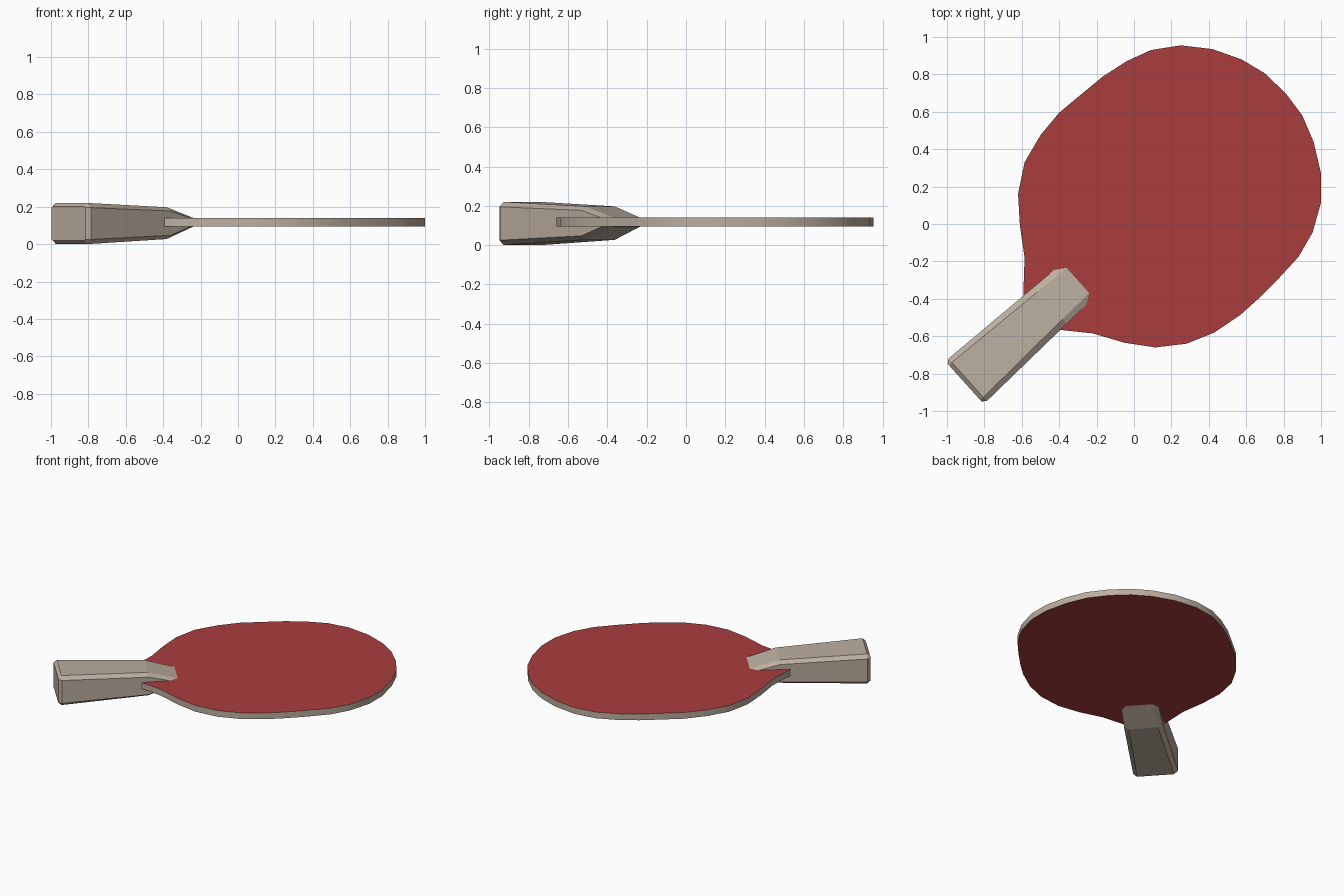
import bpy, bmesh, math
from mathutils import Vector

if "Cube" in bpy.data.objects:
    bpy.data.objects.remove(bpy.data.objects["Cube"])


def material(name, rgb):
    m = bpy.data.materials.new(name)
    m.diffuse_color = (*rgb, 1.0)
    m.use_nodes = True
    m.node_tree.nodes["Principled BSDF"].inputs["Base Color"].default_value = m.diffuse_color
    return m


wood = material("pale_wood", (0.50, 0.425, 0.35))
rubber = material("red_rubber", (0.40, 0.048, 0.048))


def finish(bm, name, mats):
    bmesh.ops.recalc_face_normals(bm, faces=bm.faces[:])
    mesh = bpy.data.meshes.new(name)
    bm.to_mesh(mesh)
    bm.free()
    ob = bpy.data.objects.new(name, mesh)
    bpy.context.collection.objects.link(ob)
    for m in mats:
        mesh.materials.append(m)
    return ob


# Blade: extruded outline, wooden rim with red rubber on both faces
OUTLINE = [
    (0.25, 0.955), (0.42, 0.935), (0.575, 0.88), (0.70, 0.805), (0.81, 0.70),
    (0.90, 0.58), (0.96, 0.44), (1.0, 0.27), (1.0, 0.115), (0.955, -0.045),
    (0.88, -0.175), (0.77, -0.295), (0.67, -0.395), (0.57, -0.485),
    (0.43, -0.58), (0.28, -0.64), (0.115, -0.66), (-0.05, -0.635),
    (-0.22, -0.585), (-0.405, -0.565), (-0.592, -0.38), (-0.585, -0.18),
    (-0.61, -0.01), (-0.62, 0.16), (-0.585, 0.33), (-0.50, 0.475),
    (-0.40, 0.595), (-0.28, 0.695), (-0.165, 0.79), (-0.04, 0.87),
    (0.09, 0.93)]
Z_LOW, Z_HIGH = 0.094, 0.14
bm = bmesh.new()
base = bm.faces.new([bm.verts.new((x, y, Z_LOW)) for x, y in OUTLINE])
top = bmesh.ops.extrude_face_region(bm, geom=[base], use_keep_orig=True)
for v in top["geom"]:
    if isinstance(v, bmesh.types.BMVert):
        v.co.z = Z_HIGH
bmesh.ops.recalc_face_normals(bm, faces=bm.faces[:])
bm.normal_update()
for f in bm.faces:
    f.material_index = 1 if abs(f.normal.z) > 0.5 else 0
blade = finish(bm, "blade", [wood, rubber])
bpy.context.view_layer.objects.active = blade
blade.select_set(True)
bpy.ops.object.shade_smooth_by_angle(angle=math.radians(30))

# Handle: chamfered box lofted through sections, wedged onto the blade
# section: distance, centre z, outer half width, side half height,
#          top half width, top half height
SECTIONS = [
    (0.0, 0.11, 0.135, 0.086, 0.125, 0.090),
    (0.022, 0.11, 0.153, 0.085, 0.126, 0.110),
    (0.616, 0.112, 0.132, 0.065, 0.099, 0.085),
    (0.816, 0.117, 0.125, 0.008, 0.090, 0.0235)]
start = Vector((-0.906, -0.848, 0))
along = (Vector((-0.30, -0.302, 0)) - start).normalized()
side = Vector((-along.y, along.x, 0))
bm = bmesh.new()
rings = []
for u, z, wo, hs, wt, ht in SECTIONS:
    octagon = [(wo, -hs), (wo, hs), (wt, ht), (-wt, ht),
               (-wo, hs), (-wo, -hs), (-wt, -ht), (wt, -ht)]
    rings.append([bm.verts.new(start + along * u + side * a + Vector((0, 0, z + b)))
                  for a, b in octagon])
for r, s in zip(rings, rings[1:]):
    for i in range(8):
        j = (i + 1) % 8
        bm.faces.new((r[i], r[j], s[j], s[i]))
bm.faces.new(rings[0])
bm.faces.new(rings[-1])
finish(bm, "handle", [wood])
